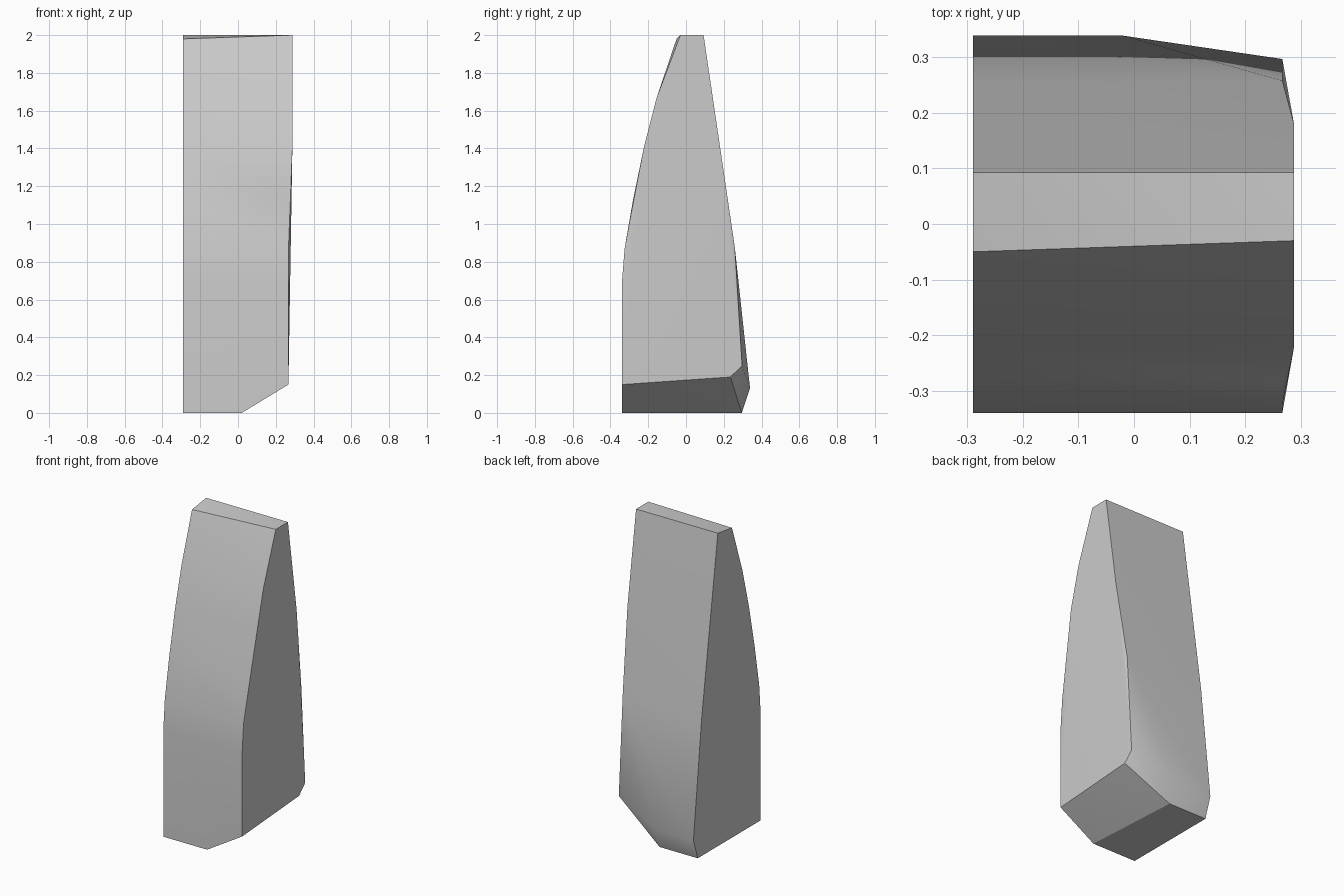
import bpy
import bmesh
import math

cube = bpy.data.objects.get("Cube")
if cube:
    bpy.data.objects.remove(cube, do_unlink=True)

# One plain grey stone colour
grey = bpy.data.materials.new("stone_grey")
grey.use_nodes = True
colour = (0.6, 0.6, 0.6, 1.0)
grey.diffuse_color = colour
grey.node_tree.nodes["Principled BSDF"].inputs["Base Color"].default_value = colour

LEFT, RIGHT, RIGHT_LOW = -0.29, 0.288, 0.267

# Curved front shared by both ends (y, z)
front_upper = [(-0.155, 1.67), (-0.222, 1.41)]
front_lower = [(-0.28, 1.13), (-0.325, 0.87), (-0.34, 0.68)]

# Flat end of the block
points = [(LEFT, y, z) for y, z in front_upper + front_lower + [
    (-0.05, 1.98), (0.093, 2.0), (0.256, 0.88),
    (0.339, 0.13), (0.295, 0.0), (-0.34, 0.0)]]

# Opposite end: upright above, leaning slightly inward below
points += [(RIGHT, y, z) for y, z in front_upper + [
    (-0.03, 2.0), (0.093, 2.0), (0.18, 1.41)]]
points += [(RIGHT_LOW, y, z) for y, z in front_lower + [
    (0.258, 0.88), (0.297, 0.25), (0.235, 0.19), (-0.34, 0.15)]]

# Chamfered foot and bevelled rear corner
points += [(0.02, -0.34, 0.0), (-0.02, 0.295, 0.0), (-0.02, 0.339, 0.13)]

# Wrap the outline points in one faceted solid
bm = bmesh.new()
for p in points:
    bm.verts.new(p)
hull = bmesh.ops.convex_hull(bm, input=bm.verts[:])
loose = {v for v in bm.verts if not v.link_faces}
bmesh.ops.delete(bm, geom=list(loose), context='VERTS')
bmesh.ops.dissolve_limit(bm, angle_limit=math.radians(0.8),
                         verts=bm.verts[:], edges=bm.edges[:])
bmesh.ops.recalc_face_normals(bm, faces=bm.faces[:])

mesh = bpy.data.meshes.new("stone_block")
bm.to_mesh(mesh)
bm.free()
mesh.materials.append(grey)

block = bpy.data.objects.new("stone_block", mesh)
bpy.context.collection.objects.link(block)
bpy.ops.object.select_all(action='DESELECT')
block.select_set(True)
bpy.context.view_layer.objects.active = block
bpy.ops.object.shade_smooth_by_angle(angle=math.radians(30))
